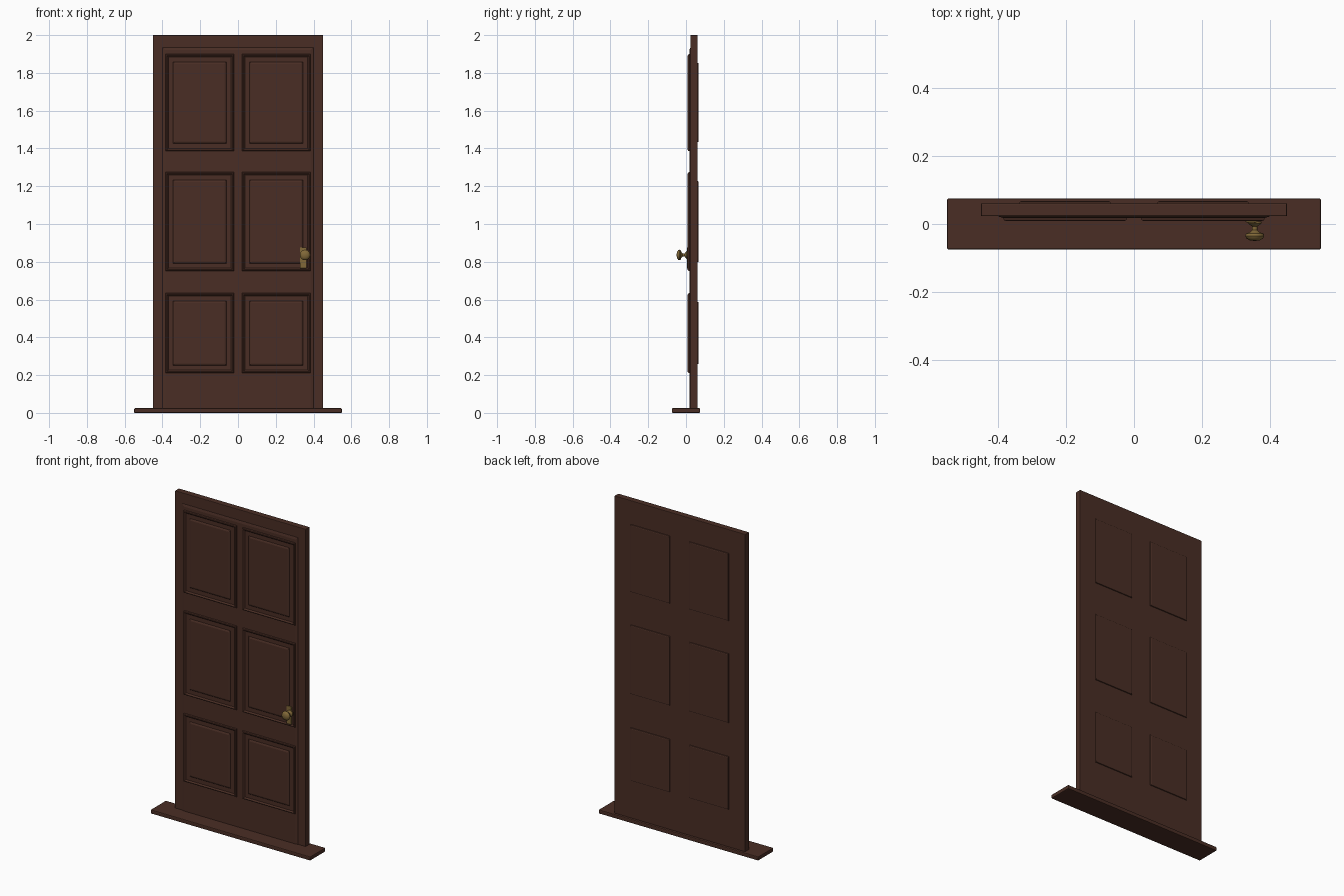
import bpy
import bmesh
import math
from mathutils import Matrix

cube = bpy.data.objects.get("Cube")
if cube:
    bpy.data.objects.remove(cube, do_unlink=True)


def material(name, colour):
    m = bpy.data.materials.new(name)
    m.use_nodes = True
    m.diffuse_color = colour
    bsdf = m.node_tree.nodes["Principled BSDF"]
    bsdf.inputs["Base Color"].default_value = colour
    bsdf.inputs["Roughness"].default_value = 0.6
    return m


WOOD = material("dark_brown_wood", (0.068, 0.027, 0.018, 1))
BRASS = material("aged_brass", (0.22, 0.14, 0.04, 1))


def finish(bm, name, mat, smooth=False):
    bmesh.ops.recalc_face_normals(bm, faces=bm.faces)
    mesh = bpy.data.meshes.new(name)
    bm.to_mesh(mesh)
    bm.free()
    mesh.materials.append(mat)
    obj = bpy.data.objects.new(name, mesh)
    bpy.context.collection.objects.link(obj)
    if smooth:
        bpy.ops.object.select_all(action="DESELECT")
        obj.select_set(True)
        bpy.context.view_layer.objects.active = obj
        bpy.ops.object.shade_smooth_by_angle(angle=math.radians(40))
    return obj


def box(name, mat, x, y, z, bevel):
    """Bevelled box from (min, max) pairs."""
    bm = bmesh.new()
    bmesh.ops.create_cube(bm, size=1)
    for v in bm.verts:
        for i, (lo, hi) in enumerate((x, y, z)):
            v.co[i] = lo if v.co[i] < 0 else hi
    obj = finish(bm, name, mat)
    mod = obj.modifiers.new("soft_edges", "BEVEL")
    mod.width = bevel
    mod.segments = 2
    return obj


def stepped_panel(name, x, z, steps, keep_bottom=False):
    """Loft nested rectangles; each step is (inset, y)."""
    bm = bmesh.new()
    previous = None
    for inset, y in steps:
        x0, x1, z1 = x[0] + inset, x[1] - inset, z[1] - inset
        z0 = z[0] if keep_bottom else z[0] + inset
        ring = [bm.verts.new(c) for c in
                ((x0, y, z0), (x1, y, z0), (x1, y, z1), (x0, y, z1))]
        if previous:
            for i in range(4):
                j = (i + 1) % 4
                bm.faces.new((previous[i], previous[j], ring[j], ring[i]))
        else:
            bm.faces.new(ring[::-1])
        previous = ring
    bm.faces.new(previous)
    return finish(bm, name, WOOD)


def lathe(name, profile, x, z, sides=24):
    """Turn a (radius, y) profile around an axis along y."""
    bm = bmesh.new()
    verts = [bm.verts.new((r, y, 0)) for r, y in profile]
    edges = [bm.edges.new(pair) for pair in zip(verts, verts[1:])]
    bmesh.ops.spin(bm, geom=verts + edges, cent=(0, 0, 0), axis=(0, 1, 0),
                   angle=math.tau, steps=sides)
    bmesh.ops.remove_doubles(bm, verts=bm.verts, dist=0.00005)
    bmesh.ops.transform(bm, matrix=Matrix.Translation((x, 0, z)), verts=bm.verts)
    return finish(bm, name, BRASS, smooth=True)


# Threshold and door slab
box("threshold", WOOD, (-0.55, 0.55), (-0.075, 0.075), (0, 0.025), 0.005)
box("door_slab", WOOD, (-0.45, 0.45), (0.023, 0.061), (0.02, 2), 0.003)

# Raised front face of the door
stepped_panel("front_face", (-0.4, 0.4), (0.02, 1.935),
              [(0, 0.024), (0.004, 0.021), (0.015, 0.018)], keep_bottom=True)

# Moulded panels on the front, plain raised fields on the back
moulding = [(0, 0.019), (0.003, 0.011), (0.008, 0.009), (0.012, 0.012),
            (0.016, 0.0165), (0.042, 0.0165), (0.046, 0.013), (0.052, 0.011)]
field = [(0, 0.06), (0.002, 0.065), (0.006, 0.067)]
rows = {"upper": (1.385, 1.9), "middle": (0.75, 1.275), "lower": (0.21, 0.635)}
for row, (bottom, top) in rows.items():
    for side, x0, x1 in (("right", -0.385, -0.02), ("left", 0.02, 0.385)):
        stepped_panel(f"{row}_{side}_front_panel", (x0, x1), (bottom, top), moulding)
        stepped_panel(f"{row}_{side}_back_panel", (x0 + 0.047, x1 - 0.047),
                      (bottom + 0.047, top - 0.047), field)

# Brass handle
box("handle_plate", BRASS, (0.328, 0.363), (0.005, 0.014), (0.765, 0.876), 0.003)
lathe("door_knob", [(0, 0.008), (0.02, 0.008), (0.02, 0.002), (0.014, -0.003),
                    (0.008, -0.007), (0.008, -0.018), (0.014, -0.024),
                    (0.025, -0.028), (0.028, -0.035), (0.025, -0.042),
                    (0.015, -0.048), (0, -0.05)], 0.355, 0.836)
